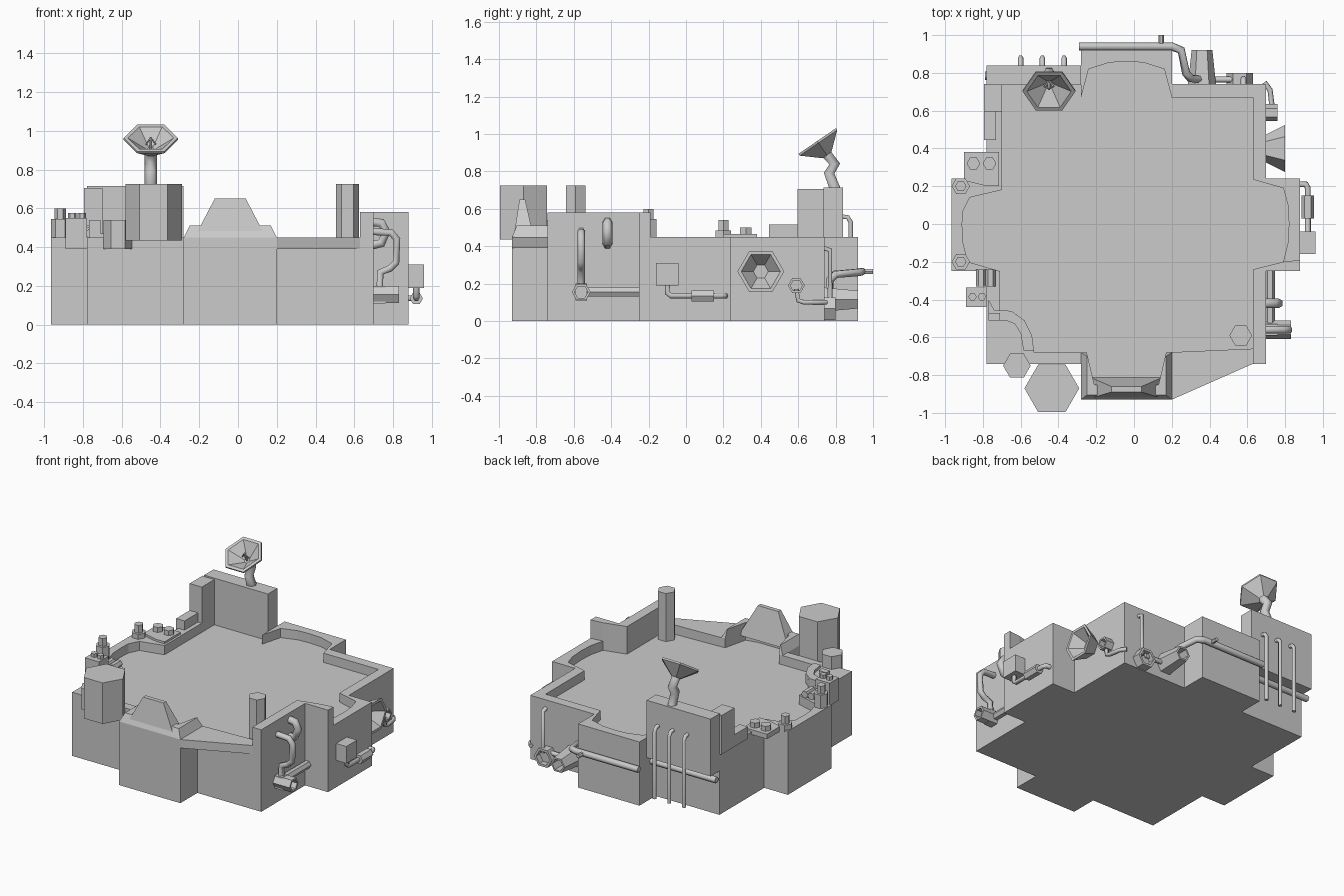
import bpy, bmesh
from math import cos, sin, pi
from mathutils import Vector


def make(name, verts, faces):
    me = bpy.data.meshes.new(name)
    bm = bmesh.new()
    vs = [bm.verts.new(v) for v in verts]
    for f in faces:
        bm.faces.new([vs[i] for i in f])
    bmesh.ops.recalc_face_normals(bm, faces=bm.faces)
    bm.to_mesh(me)
    bm.free()
    ob = bpy.data.objects.new(name, me)
    bpy.context.collection.objects.link(ob)
    return ob


def loft(name, rings):
    """Closed solid through a list of equally long rings, capped at both ends."""
    n = len(rings[0])
    verts = [v for r in rings for v in r]
    faces = [list(range(n)), [(len(rings) - 1) * n + i for i in range(n)]]
    for k in range(len(rings) - 1):
        for i in range(n):
            j = (i + 1) % n
            faces.append([k * n + i, k * n + j, (k + 1) * n + j, (k + 1) * n + i])
    return make(name, verts, faces)


def prism(name, pts, z0, z1):
    return loft(name, [[(x, y, z) for x, y in pts] for z in (z0, z1)])


def rect(x0, x1, y0, y1):
    return [(x0, y0), (x1, y0), (x1, y1), (x0, y1)]


def box(name, x0, x1, y0, y1, z0, z1):
    return prism(name, rect(x0, x1, y0, y1), z0, z1)


def frustum(name, base, z0, top, z1):
    return loft(name, [[(x, y, z0) for x, y in rect(*base)], [(x, y, z1) for x, y in rect(*top)]])


def lathe(name, origin, axis, profile, n=6):
    """Hexagonal turned part: profile is (radius, distance along axis)."""
    d = Vector(axis).normalized()
    u = Vector((0, 1, 0)) if abs(d.x) > 0.9 else Vector((1, 0, 0))
    w = d.cross(u)
    o = Vector(origin)
    return loft(name, [[o + d * h + (u * cos(2 * pi * i / n) + w * sin(2 * pi * i / n)) * r
                        for i in range(n)] for r, h in profile])


def pipe(name, pts, r):
    cu = bpy.data.curves.new(name, 'CURVE')
    cu.dimensions = '3D'
    cu.bevel_depth = r
    cu.bevel_resolution = 1
    cu.use_fill_caps = True
    sp = cu.splines.new('POLY')
    sp.points.add(len(pts) - 1)
    for p, c in zip(sp.points, pts):
        p.co = (*c, 1)
    ob = bpy.data.objects.new(name, cu)
    bpy.context.collection.objects.link(ob)
    return ob


def cut(ob, cutter):
    m = ob.modifiers.new("cut", 'BOOLEAN')
    m.operation = 'DIFFERENCE'
    m.solver = 'EXACT'
    m.object = cutter
    cutter.hide_render = True
    cutter.hide_viewport = True


FLOOR, RIM = 0.385, 0.45

# Cross-shaped base with a recessed floor
outer = [(-.28, -.93), (.2, -.93), (.2, -.74), (.7, -.74), (.7, -.25), (.88, -.25), (.88, .24),
         (.7, .24), (.7, .74), (.2, .74), (.2, .92), (-.28, .92), (-.28, .74), (-.78, .74),
         (-.78, .24), (-.965, .24), (-.965, -.25), (-.78, -.25), (-.78, -.74), (-.28, -.74)]
inner = [(-.25, -.68), (-.21, -.85), (-.12, -.868), (.04, -.868), (.13, -.85), (.17, -.68),
         (.63, -.66), (.63, -.24), (.79, -.2), (.815, -.1), (.82, 0), (.815, .1), (.79, .19), (.63, .235),
         (.63, .67), (.2, .67), (.16, .82), (.05, .855), (-.04, .86), (-.13, .855), (-.24, .82),
         (-.28, .67), (-.28, .738), (-.7, .738), (-.7, .18), (-.87, .14), (-.905, .07), (-.91, 0),
         (-.905, -.1), (-.88, -.2), (-.71, -.25), (-.71, -.46), (-.62, -.48), (-.56, -.56), (-.53, -.68)]
cutter = prism("floor_cutter", inner, FLOOR, 1.2)
cut(prism("base_body", outer, 0, RIM), cutter)

# Raised front hump and the sloping front ledge
cut(frustum("hump_rim", (-.28, .2, -.93, -.68), RIM, (-.25, .17, -.905, -.7), .51), cutter)
frustum("hump", (-.235, .155, -.925, -.81), .43, (-.12, .04, -.89, -.86), .65)
make("front_ledge", [(.2, -.93, .45), (.63, -.74, .45), (.2, -.72, .45),
                     (.2, -.93, .39), (.63, -.74, .39), (.2, -.72, .39)],
     [[0, 1, 2], [3, 4, 5], [0, 1, 4, 3], [1, 2, 5, 4], [2, 0, 3, 5]])

# Higher wall on the front right corner, with the hexagonal pillar
prism("high_wall", [(.63, -.74), (.7, -.74), (.7, -.25), (.88, -.25), (.88, -.19), (.79, -.2), (.63, -.24)],
      .44, .58)
lathe("pillar", (.565, -.59, FLOOR - .01), (0, 0, 1), [(.06, 0), (.06, .35)])

# Back left tower and its steps
box("tower", -.78, -.28, .735, .84, .31, .715)
box("tower_side", -.795, -.7, .595, .74, .43, .705)
box("tower_step", -.795, -.73, .445, .6, .43, .515)

# Dish on a bent mast
pipe("dish_mast", [(-.45, .80, .70), (-.45, .765, .79), (-.45, .795, .84), (-.45, .745, .90)], .033)
lathe("dish", (-.45, .748, .895), (0, -.565, .825),
      [(.03, -.012), (.14, .07), (.14, .082), (.118, .082), (.02, .01)])
pipe("dish_feed", [(-.45, .745, .90), (-.45, .715, .965)], .007)
for s in (-1, 1):
    pipe("dish_feed_arm", [(-.45, .715, .965), (-.45 + s * .025, .73, .93)], .004)

# Front left tanks and curb
lathe("large_tank", (-.435, -.87, .435), (0, 0, 1), [(.145, 0), (.145, .29)])
lathe("small_tank", (-.62, -.75, .39), (0, 0, 1), [(.073, 0), (.073, .15)])
curb_out = [(-.77, -.40), (-.74, -.455), (-.65, -.46), (-.58, -.51), (-.54, -.59), (-.53, -.67)]
curb_in = [(-.585, -.67), (-.60, -.58), (-.63, -.53), (-.68, -.51), (-.77, -.51)]
prism("curb", curb_out + curb_in, .40, .47)
box("curb_switch", -.77, -.71, -.51, -.47, .46, .54)

# Left side machinery
box("side_box", -.89, -.78, -.44, -.335, .39, .55)
for x in (-.855, -.805):
    lathe("side_box_knob", (x, -.385, .54), (0, 0, 1), [(.022, 0), (.022, .035)])
for x in (-.81, -.76):
    lathe("side_canister", (x, -.33, .47), (0, 1, 0), [(.026, 0), (.026, .09)])
for y, h in ((.2, .09), (-.2, .15)):
    lathe("post", (-.917, y, .44), (0, 0, 1),
          [(.048, 0), (.048, h - .045), (.03, h - .045), (.03, h + .01)])
prism("bolt_panel", [(-.9, .23), (-.78, .2), (-.715, .2), (-.715, .38), (-.9, .38)], .43, .465)
for x in (-.85, -.765):
    lathe("panel_bolt", (x, .32, .46), (0, 0, 1), [(.036, 0), (.036, .04)])

# Front right wall pipes
pipe("bent_pipe", [(.69, -.56, .48), (.79, -.56, .475), (.82, -.56, .44), (.815, -.56, .32),
                   (.785, -.56, .29), (.735, -.56, .27), (.73, -.56, .16)], .021)
pipe("loop_pipe", [(.69, -.42, .53), (.74, -.42, .525), (.765, -.42, .48), (.74, -.42, .42),
                   (.69, -.42, .41)], .026)
lathe("outlet", (.69, -.56, .155), (1, 0, 0), [(.05, 0), (.05, .14), (.036, .14), (.036, .04)])
lathe("low_pipe", (.72, -.53, .155), (0, 1, 0), [(.027, 0), (.027, .29)])
box("pipe_clamp", .69, .76, -.59, -.53, .11, .2)

# Right bay box and pipe
box("meter_box", .87, .96, -.16, -.04, .19, .31)
pipe("meter_pipe", [(.92, -.1, .2), (.92, -.1, .15), (.92, -.08, .135), (.92, .19, .135),
                    (.91, .21, .135), (.87, .21, .135)], .016)
lathe("meter_sleeve", (.92, .03, .135), (0, 1, 0), [(.034, 0), (.034, .12)])

# Back right horn vent and small outlet
lathe("big_vent", (.69, .4, .265), (1, 0, 0), [(.07, 0), (.125, .11), (.105, .11), (.04, .03)])
lathe("small_outlet", (.69, .59, .19), (1, 0, 0), [(.045, 0), (.045, .07), (.032, .07), (.032, .03)])
pipe("outlet_pipe", [(.73, .59, .17), (.73, .60, .11), (.73, .63, .1), (.72, .71, .1), (.69, .75, .1)], .014)

# Long pipe along the back, with vents
pipe("back_pipe", [(-.29, .94, .265), (.2, .94, .265), (.25, .92, .26), (.275, .8, .25),
                   (.3, .77, .22), (.36, .765, .14)], .022)
lathe("back_pipe_knob", (.145, .94, .265), (0, 1, 0), [(.014, 0), (.014, .06)])
pipe("tower_pipe", [(-.28, .785, .265), (-.79, .785, .265)], .022)
lathe("back_horn", (.36, .73, .115), (0, 1, 0), [(.075, 0), (.055, .19), (.042, .19), (.042, .06)])
lathe("back_outlet", (.56, .73, .066), (0, 1, 0), [(.07, 0), (.07, .07), (.052, .07), (.052, .03)])
pipe("vent_link", [(.38, .765, .1), (.55, .765, .1)], .016)
pipe("riser_pipe", [(.58, .73, .39), (.58, .77, .38), (.58, .77, .09)], .015)
for x in (-.6, -.485, -.37):
    pipe("tower_riser", [(x, .82, .56), (x, .865, .555), (x, .88, .53), (x, .88, .06)], .014)
